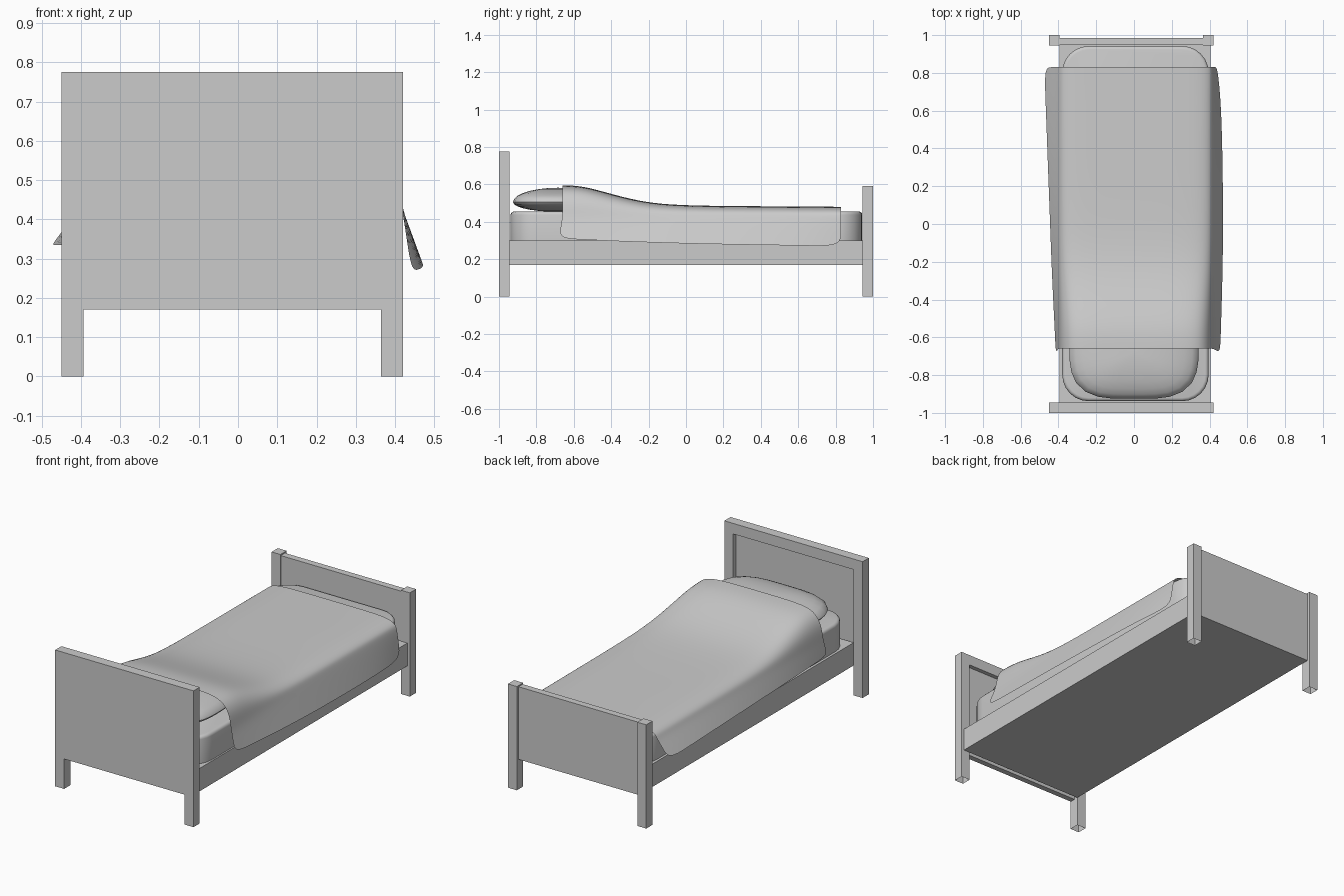
import bpy, bmesh, math
from mathutils import Vector

if "Cube" in bpy.data.objects:
    bpy.data.objects.remove(bpy.data.objects["Cube"])

GREY = bpy.data.materials.new("plain grey")
GREY.use_nodes = True
GREY.diffuse_color = (0.6, 0.6, 0.6, 1)
GREY.node_tree.nodes["Principled BSDF"].inputs["Base Color"].default_value = (0.6, 0.6, 0.6, 1)


def make(name, bm, smooth=False):
    mesh = bpy.data.meshes.new(name)
    bm.to_mesh(mesh)
    bm.free()
    mesh.materials.append(GREY)
    ob = bpy.data.objects.new(name, mesh)
    bpy.context.collection.objects.link(ob)
    if smooth:
        bpy.ops.object.select_all(action='DESELECT')
        ob.select_set(True)
        bpy.context.view_layer.objects.active = ob
        bpy.ops.object.shade_smooth_by_angle(angle=math.radians(40))
    return ob


def box_mesh(lo, hi):
    bm = bmesh.new()
    bmesh.ops.create_cube(bm, size=1)
    lo, hi = Vector(lo), Vector(hi)
    for v in bm.verts:
        v.co = (lo + hi) / 2 + v.co * (hi - lo)
    return bm


def box(name, lo, hi):
    return make(name, box_mesh(lo, hi))


# Frame sizes
LEFT, RIGHT, POST = -0.45, 0.42, 0.056
HEAD, FOOT, UNDER = 0.775, 0.59, 0.17
IN_L, IN_R = LEFT + POST, RIGHT - POST

# Corner posts, open at the floor
for end, y0, top in (("head", -1, HEAD), ("foot", 1 - POST, FOOT)):
    for side, x0 in (("right", LEFT), ("left", IN_R)):
        bm = box_mesh((x0, y0, 0), (x0 + POST, y0 + POST, top))
        bm.normal_update()
        bmesh.ops.delete(bm, geom=[f for f in bm.faces if f.normal.z < -0.5],
                         context='FACES_ONLY')
        make(f"{end}_{side}_post", bm)

# Headboard with recessed inner panel, footboard panel, bed base
box("headboard_top_rail", (IN_L, -1, HEAD - 0.06), (IN_R, -1 + POST, HEAD))
box("headboard_panel", (IN_L, -1, UNDER), (IN_R, -0.968, HEAD - 0.06))
box("footboard_panel", (IN_L, 0.947, UNDER), (IN_R, 0.985, FOOT - 0.007))
box("bed_base", (-0.394, -0.945, UNDER), (0.404, 0.947, 0.3))

# Mattress with rounded corners and rim
bm = box_mesh((-0.38, -0.938, 0.295), (0.395, 0.942, 0.455))
upright = [e for e in bm.edges if abs(e.verts[0].co.z - e.verts[1].co.z) > 0.1]
bmesh.ops.bevel(bm, geom=upright, offset=0.14, segments=6, profile=0.5, affect='EDGES')
rim = [e for e in bm.edges if all(v.co.z > 0.45 for v in e.verts)]
bmesh.ops.bevel(bm, geom=rim, offset=0.018, segments=3, profile=0.5, affect='EDGES')
make("mattress", bm, True)

# Pillow: squared-off cushion, narrower toward the headboard
bm = bmesh.new()
bmesh.ops.create_uvsphere(bm, u_segments=32, v_segments=14, radius=1)
for v in bm.verts:
    x, y, z = v.co
    ring = math.hypot(x, y)
    if ring > 1e-5:
        a = math.atan2(y, x)
        grow = (abs(math.cos(a)) ** 4 + abs(math.sin(a)) ** 4) ** -0.25
        x, y = x * grow, y * grow
    taper = 1 - 0.14 * max(0, -y) ** 2
    v.co = (x * 0.342 * taper, -0.685 + y * 0.24,
            0.505 + z * (0.077 if z > 0 else 0.052))
make("pillow", bm, True)

# Blanket: y, crown height, right hem x and z, left hem x and z
stations = [
    (-0.66, 0.595, -0.415, 0.335, 0.457, 0.31),
    (-0.55, 0.592, -0.42, 0.335, 0.46, 0.305),
    (-0.40, 0.548, -0.428, 0.335, 0.465, 0.297),
    (-0.20, 0.497, -0.437, 0.335, 0.47, 0.29),
    (0.05, 0.485, -0.446, 0.335, 0.472, 0.282),
    (0.40, 0.483, -0.459, 0.335, 0.468, 0.276),
    (0.65, 0.481, -0.468, 0.335, 0.46, 0.272),
    (0.83, 0.48, -0.475, 0.335, 0.442, 0.268),
]
SHOULDER = 0.43
# Distance from the middle and share of the rise from shoulder to crown
DRAPE = [(0.975, 0.45), (0.89, 0.8), (0.74, 0.96), (0.45, 1)]


def section(y, crown, xr, zr, xl, zl):
    def half(edge, hem_x, hem_z):
        hem = Vector((hem_x, y - (0.02 if y < -0.6 else 0), hem_z))
        top = Vector((edge, y, SHOULDER))
        pts = [hem, hem.lerp(top, 0.5), top]
        return pts + [Vector((edge * d, y, SHOULDER + r * (crown - SHOULDER)))
                      for d, r in DRAPE]
    return half(-0.4, xr, zr) + [Vector((0, y, crown))] + half(0.418, xl, zl)[::-1]


bm = bmesh.new()
rows = [[bm.verts.new(p) for p in section(*s)] for s in stations]
for a, b in zip(rows, rows[1:]):
    for i in range(len(a) - 1):
        bm.faces.new((a[i], a[i + 1], b[i + 1], b[i]))
blanket = make("blanket", bm, True)
sub = blanket.modifiers.new("soften", 'SUBSURF')
sub.levels = sub.render_levels = 2
